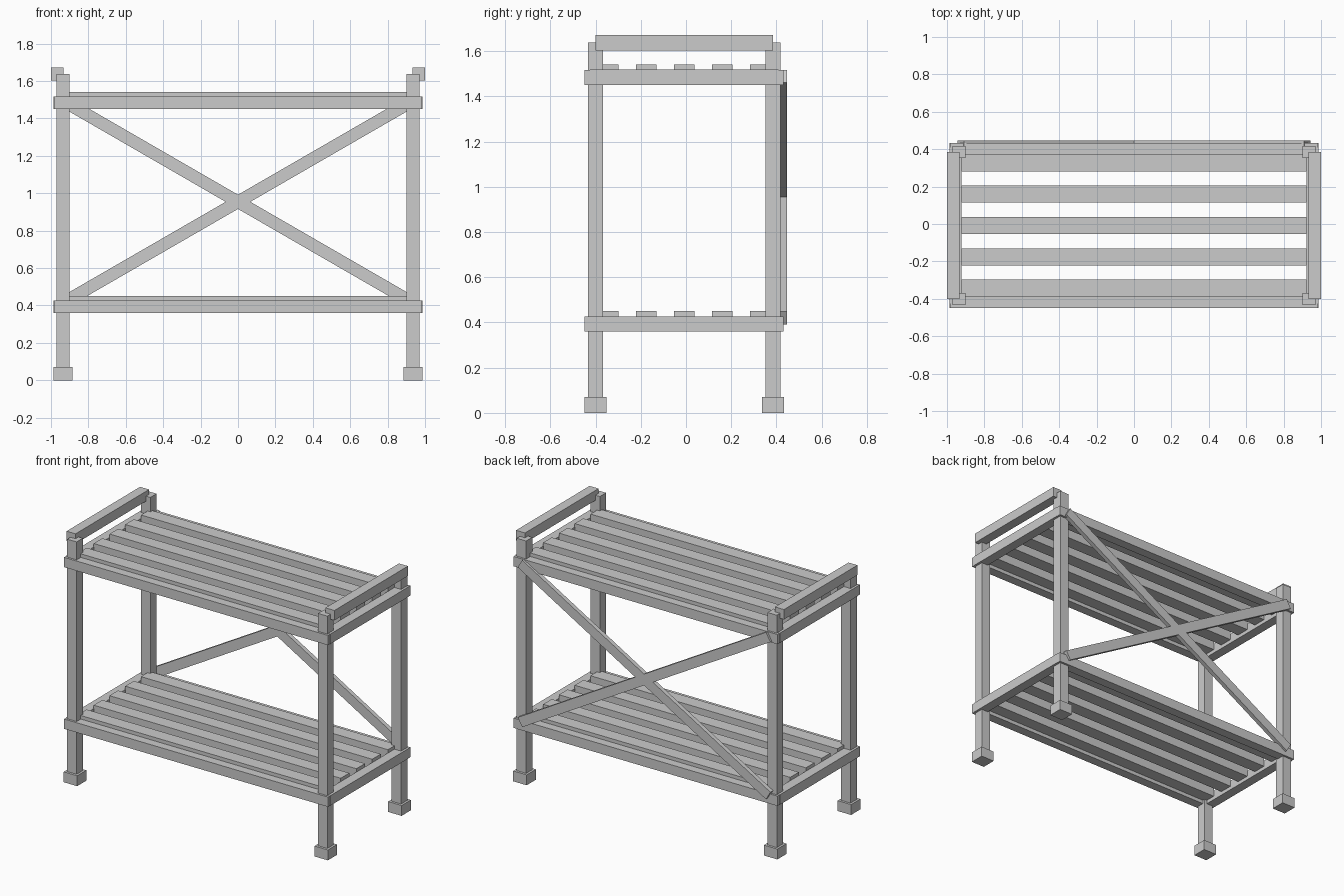
import bpy, bmesh
from math import radians
from mathutils import Matrix

if "Cube" in bpy.data.objects:
    bpy.data.objects.remove(bpy.data.objects["Cube"])

YC = -0.008  # frame centre in y (braces at the back balance the bounds)


def box(name, x, y, z, angle=0.0):
    """Box from (min, max) ranges, optionally turned about its own y axis."""
    size = [r[1] - r[0] for r in (x, y, z)]
    bm = bmesh.new()
    bmesh.ops.create_cube(bm, size=1, matrix=Matrix.Diagonal((*size, 1)))
    mesh = bpy.data.meshes.new(name)
    bm.to_mesh(mesh)
    bm.free()
    ob = bpy.data.objects.new(name, mesh)
    ob.location = [(r[0] + r[1]) / 2 for r in (x, y, z)]
    ob.rotation_euler.y = angle
    bpy.context.collection.objects.link(ob)
    return ob


def span(c, half):
    return (c - half, c + half)


for sx, side in ((-1, "left"), (1, "right")):
    # Legs with block feet
    for sy, end in ((-1, "front"), (1, "back")):
        y = YC + sy * 0.393
        box(f"{end}_{side}_leg", span(sx * 0.936, 0.035), span(y, 0.033), (0.03, 1.638))
        box(f"{end}_{side}_foot", span(sx * 0.936, 0.05), span(y, 0.049), (0, 0.07))
    # Handle bar on top of the leg pair
    box(f"{side}_handle", span(sx * 0.9665, 0.0335), span(YC, 0.392), (1.604, 1.671))

# Two slatted shelves
for level, z in (("lower", 0.36), ("upper", 1.451)):
    for sy, end in ((-1, "front"), (1, "back")):
        box(f"{level}_{end}_rail", (-0.985, 0.985), span(YC + sy * 0.4075, 0.0325), (z, z + 0.066))
    for sx, side in ((-1, "left"), (1, "right")):
        box(f"{level}_{side}_rail", span(sx * 0.954, 0.033), span(YC, 0.417), (z, z + 0.067))
    for i in range(5):
        box(f"{level}_slat", (-0.922, 0.922), span(YC + (i - 2) * 0.168, 0.046), (z + 0.025, z + 0.09))

# Crossed braces on the back
for s, name in ((-1, "rising_brace"), (1, "falling_brace")):
    box(name, (-1.07, 1.07), (0.418, 0.447), span(0.954, 0.033), s * radians(30))
